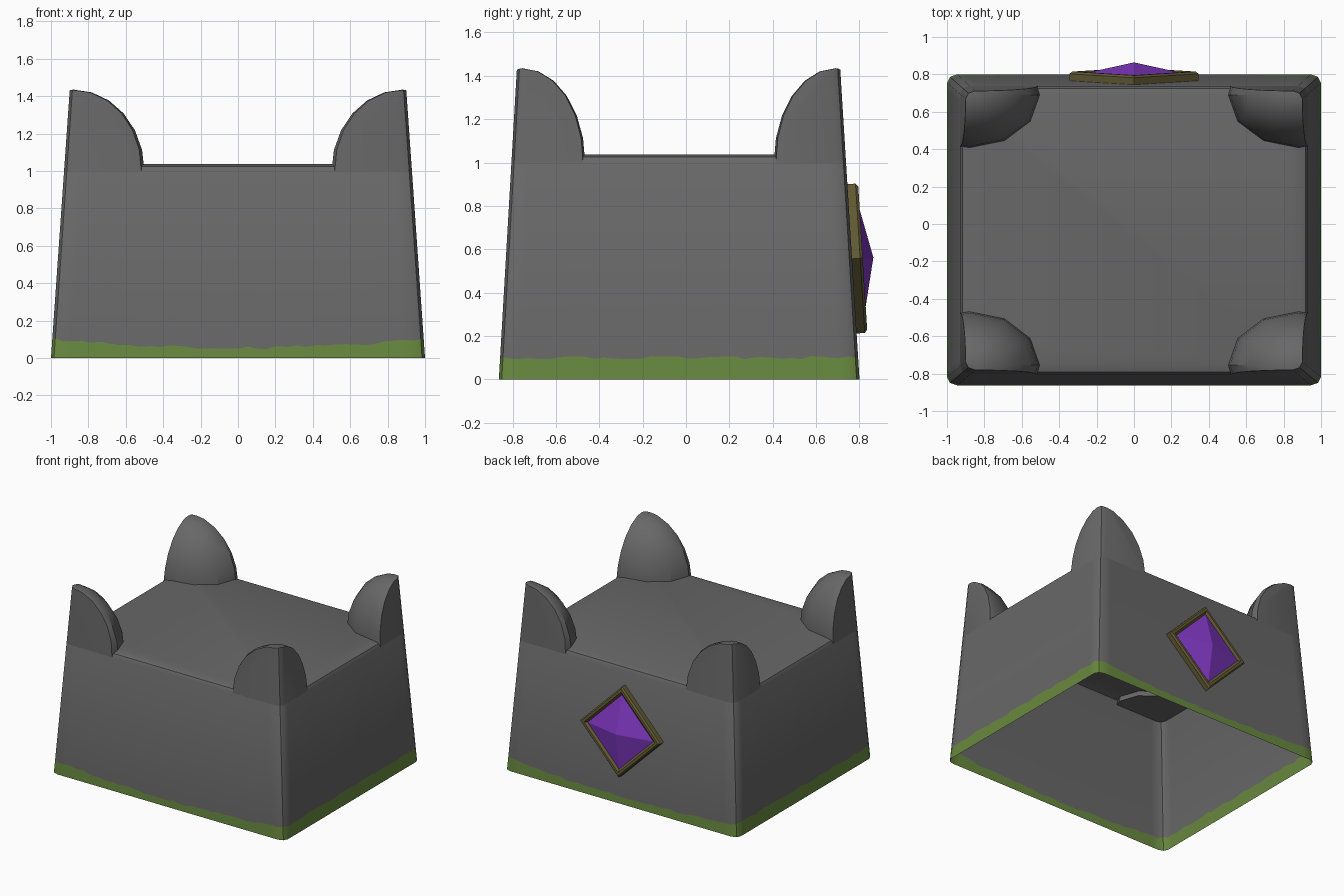
import bpy, bmesh, math, random
from mathutils import Matrix, Vector

if "Cube" in bpy.data.objects:
    bpy.data.objects.remove(bpy.data.objects["Cube"])

random.seed(4)


def material(name, rgb):
    m = bpy.data.materials.new(name)
    m.diffuse_color = (*rgb, 1)
    m.use_nodes = True
    m.node_tree.nodes["Principled BSDF"].inputs["Base Color"].default_value = m.diffuse_color
    return m


STONE = material("grey stone", (0.138, 0.138, 0.138))
MOSS = material("moss green", (0.14, 0.25, 0.05))
BRONZE = material("dark bronze", (0.125, 0.105, 0.035))
GEM = material("purple gem", (0.22, 0.04, 0.55))


def finish(bm, name, mats):
    me = bpy.data.meshes.new(name)
    bm.to_mesh(me)
    bm.free()
    ob = bpy.data.objects.new(name, me)
    bpy.context.collection.objects.link(ob)
    for m in mats:
        me.materials.append(m)
    return ob


def smooth(ob, deg):
    bpy.ops.object.select_all(action='DESELECT')
    ob.select_set(True)
    bpy.context.view_layer.objects.active = ob
    bpy.ops.object.shade_smooth_by_angle(angle=math.radians(deg))


def loft(bm, rings, cap_start=False, cap_end=False, first_mat=0):
    """Skin closed rings of points; the first band gets first_mat."""
    loops = [[bm.verts.new(p) for p in r] for r in rings]
    n = len(loops[0])
    for k, (a, b) in enumerate(zip(loops, loops[1:])):
        for i in range(n):
            j = (i + 1) % n
            f = bm.faces.new((a[i], a[j], b[j], b[i]))
            f.material_index = first_mat if k == 0 else 0
    if cap_start:
        bm.faces.new(loops[0][::-1])
    if cap_end:
        bm.faces.new(loops[-1])


def outline(steps):
    """Rounded square in -1..1, counter-clockwise, with subdivided sides."""
    pts = []
    for k in range(4):
        c, s = round(math.cos(k * math.pi / 2)), round(math.sin(k * math.pi / 2))
        side = [(1, -0.945 + 1.89 * i / steps) for i in range(steps + 1)] + [(0.984, 0.984)]
        pts += [(x * c - y * s, x * s + y * c) for x, y in side]
    return pts


def wall_point(u, v, z, inset=0.0):
    """Map the outline onto the tapering walls at height z."""
    y0, y1 = -0.863 + 0.058 * z, 0.80 - 0.062 * z
    return (u * (1 - 0.07 * z - inset), (y0 + y1) / 2 + v * ((y1 - y0) / 2 - inset), z)


def wall_ring(pts, z, inset=0.0):
    return [wall_point(u, v, z, inset) for u, v in pts]


# Hollow open-bottomed block with a ragged moss band along the base
pts = outline(36)
ragged = [wall_point(u, v, 0.055 + 0.045 * u * u + random.uniform(-0.008, 0.008)) for u, v in pts]
bm = bmesh.new()
loft(bm, [wall_ring(pts, 0), ragged, wall_ring(pts, 1.0), wall_ring(pts, 1.025, 0.012),
          wall_ring(pts, 1.037, 0.05)], cap_end=True, first_mat=1)
smooth(finish(bm, "block_walls", [STONE, MOSS]), 35)

# Corner horns: quarter domes trimmed flush with the walls
bm = bmesh.new()
for sx in (-1, 1):
    for cy, ry in ((-0.755, 0.29), (0.69, 0.285)):
        bmesh.ops.create_uvsphere(
            bm, u_segments=12, v_segments=12, radius=1,
            matrix=Matrix.Translation((sx * 0.88, cy, 1.0)) @ Matrix.Diagonal((0.38, ry, 0.435, 1)))
horns = finish(bm, "corner_horns", [STONE])

bm = bmesh.new()
loft(bm, [wall_ring(outline(1), 0.998), wall_ring(outline(1), 1.6)], True, True)
cutter = finish(bm, "horn_cutter", [STONE])
cutter.hide_render = True
mod = horns.modifiers.new("trim", 'BOOLEAN')
mod.operation, mod.solver, mod.object = 'INTERSECT', 'EXACT', cutter
bpy.context.view_layer.objects.active = horns
bpy.ops.object.modifier_apply(modifier=mod.name)
bpy.data.objects.remove(cutter)
smooth(horns, 32)

# Diamond frame and gem, leaning with the back wall
tilt = math.atan(0.062)
normal = Vector((0, math.cos(tilt), math.sin(tilt)))
up = Vector((0, -math.sin(tilt), math.cos(tilt)))
centre = Vector((0, 0.765, 0.556))


def diamond(r, d):
    return [centre + normal * d + up * (r * math.sin(a)) + Vector((-r * math.cos(a), 0, 0))
            for a in (k * math.pi / 2 for k in range(4))]


bm = bmesh.new()
loft(bm, [diamond(r, d) for r, d in
          ((0.345, -0.01), (0.345, 0.038), (0.33, 0.05), (0.305, 0.05), (0.275, 0.03))])
finish(bm, "gem_frame", [BRONZE])

bm = bmesh.new()
loft(bm, [diamond(0.282, 0.037), diamond(0.0005, 0.099)], cap_end=True)
finish(bm, "gem", [GEM])
